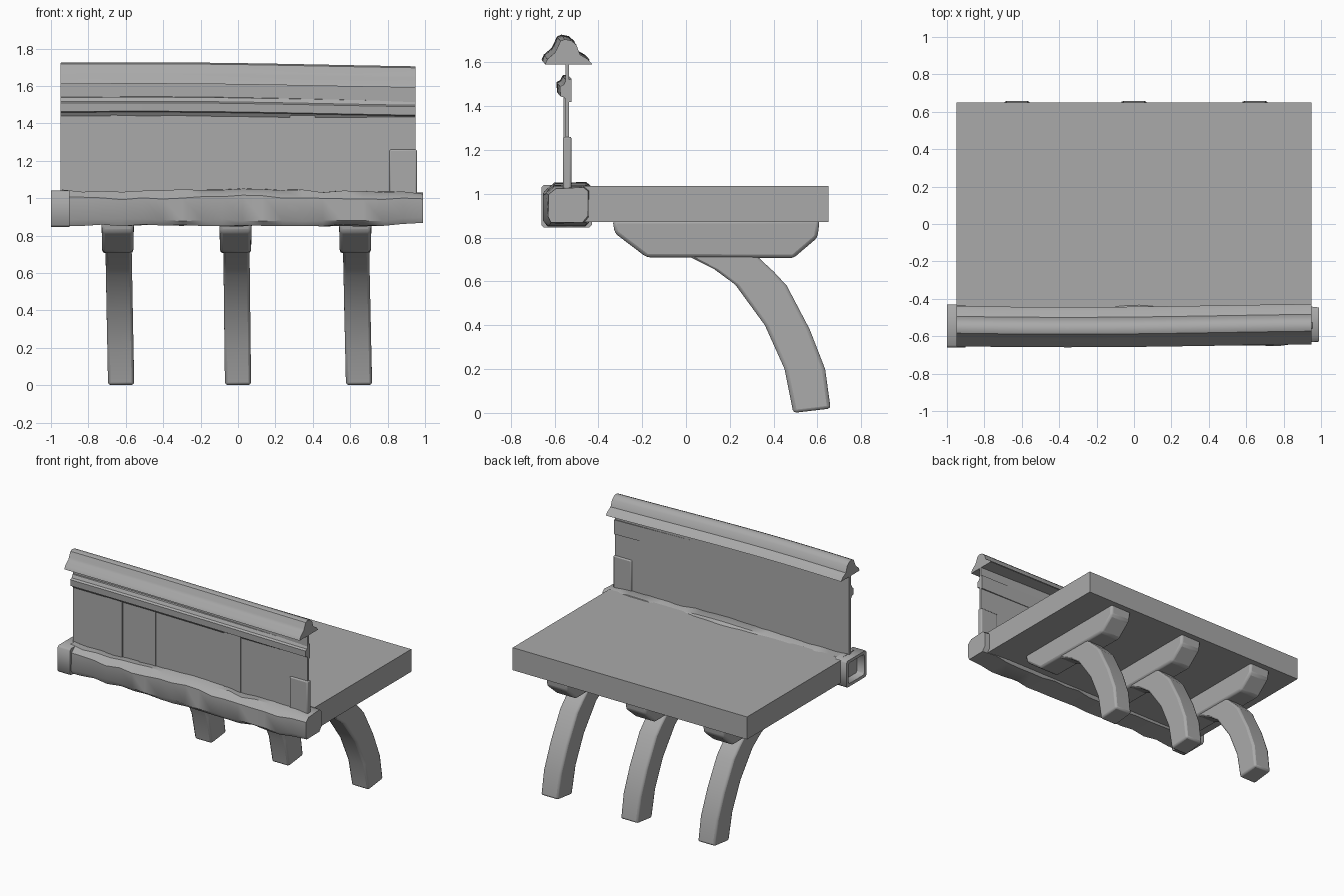
import bpy, bmesh, math, random
from mathutils import Vector

random.seed(4)
if "Cube" in bpy.data.objects:
    bpy.data.objects.remove(bpy.data.objects["Cube"], do_unlink=True)

GREY = (0.4, 0.4, 0.4, 1)
stone = bpy.data.materials.new("plain grey")
stone.use_nodes = True
stone.diffuse_color = GREY
stone.node_tree.nodes["Principled BSDF"].inputs["Base Color"].default_value = GREY


def finish(name, bm, smooth=None, bevel=0):
    bmesh.ops.recalc_face_normals(bm, faces=bm.faces)
    mesh = bpy.data.meshes.new(name)
    bm.to_mesh(mesh)
    bm.free()
    mesh.materials.append(stone)
    ob = bpy.data.objects.new(name, mesh)
    bpy.context.collection.objects.link(ob)
    if bevel:
        mod = ob.modifiers.new("Worn edges", 'BEVEL')
        mod.width, mod.segments, mod.limit_method = bevel, 2, 'ANGLE'
    if smooth:
        bpy.ops.object.select_all(action='DESELECT')
        ob.select_set(True)
        bpy.context.view_layer.objects.active = ob
        bpy.ops.object.shade_smooth_by_angle(angle=math.radians(smooth))
    return ob


def box(name, x, y, z, bevel=0):
    bm = bmesh.new()
    bmesh.ops.create_cube(bm, size=1)
    for v in bm.verts:
        v.co = Vector([(a + b) / 2 + c * (b - a) for (a, b), c in zip((x, y, z), v.co)])
    return finish(name, bm, 35 if bevel else None, bevel)


def loft(name, rings, smooth=35, bevel=0):
    """Skin a list of equal rings and close both ends."""
    bm = bmesh.new()
    rows = [[bm.verts.new(p) for p in ring] for ring in rings]
    for a, b in zip(rows, rows[1:]):
        for i in range(len(a)):
            j = (i + 1) % len(a)
            bm.faces.new((a[i], a[j], b[j], b[i]))
    bm.faces.new(rows[0])
    bm.faces.new(rows[-1])
    return finish(name, bm, smooth, bevel)


def sag(x):
    """Gentle warp of the long mouldings: shift in y and z."""
    w = math.cos((x + 0.35) * 1.9)
    return -0.009 * w, 0.008 * w - 0.005 * x


def moulding(name, profile, steps=16):
    rings = []
    for i in range(steps + 1):
        x = -0.95 + 1.9 * i / steps
        dy, dz = sag(x)
        rings.append([(x, y + dy, z + dz) for y, z in profile])
    return loft(name, rings)


# Floor slab
box("floor_slab", (-0.95, 0.95), (-0.47, 0.65), (0.87, 1.035))

# Thin upright parapet with raised strips and a corner patch
box("parapet_wall", (-0.95, 0.95), (-0.551, -0.533), (1.0, 1.62))
for n, x in enumerate((-0.615, -0.345, 0.345)):
    box(f"wall_strip_{n + 1}", (x - 0.067, x + 0.067), (-0.558, -0.55), (1.0, 1.45))
box("corner_patch", (0.81, 0.957), (-0.562, -0.523), (1.02, 1.26), 0.008)

# Cap rail and lower moulding
moulding("cap_rail", [(-0.65, 1.602), (-0.435, 1.602), (-0.455, 1.625), (-0.49, 1.645),
                      (-0.507, 1.69), (-0.53, 1.71), (-0.56, 1.716), (-0.58, 1.708),
                      (-0.597, 1.67), (-0.605, 1.655), (-0.64, 1.625)])
moulding("lower_moulding", [(-0.53, 1.43), (-0.548, 1.43), (-0.562, 1.45), (-0.58, 1.455),
                            (-0.582, 1.5), (-0.566, 1.508), (-0.555, 1.53), (-0.53, 1.535)])

# Rough hewn front beam, tapering at its free end
rings = []
COUNT = 18
for i in range(COUNT + 1):
    x = -0.94 + 1.93 * i / COUNT
    end = max(0, (x - 0.82) / 0.17)
    cy, cz = -0.54, 0.948
    hy, hz = 0.107 - 0.018 * end, 0.093 - 0.018 * end
    ring = []
    for y, z in ((-1, -.7), (-.8, -1), (.8, -1), (1, -.7), (1, .75), (.75, 1), (-.6, 1), (-1, .6)):
        wob = random.uniform(-0.006, 0.006)
        ring.append((x, cy + hy * y + wob, cz + hz * z + wob + 0.007 * math.cos(x * 5) * (z > 0)))
    rings.append(ring)
loft("front_beam", rings, 40)

# Hollow collar around the other end of the beam
bm = bmesh.new()
loops = []
for x, inset in ((-0.9, 0.022), (-0.9, 0), (-1.0, 0), (-1.0, 0.022)):
    hy, hz = 0.115 - inset, 0.097 - inset
    c = 0.012
    loops.append([bm.verts.new((x, -0.545 + sy, 0.943 + sz)) for sy, sz in (
        (-hy, c - hz), (c - hy, -hz), (hy - c, -hz), (hy, c - hz),
        (hy, hz - c), (hy - c, hz), (c - hy, hz), (-hy, hz - c))])
for a, b in zip(loops, loops[1:] + loops[:1]):
    for i in range(8):
        j = (i + 1) % 8
        bm.faces.new((a[i], a[j], b[j], b[i]))
finish("beam_collar", bm, 50)

# Corbels and curved legs beneath the slab
CORBEL = ((-0.335, 0.88), (-0.325, 0.82), (-0.18, 0.71), (0.49, 0.706), (0.6, 0.8), (0.61, 0.88))
INNER = ((-0.05, 0.75), (0.02, 0.71), (0.13, 0.655), (0.225, 0.585), (0.36, 0.4), (0.45, 0.2), (0.49, 0.0))
OUTER = ((0.29, 0.75), (0.34, 0.7), (0.4, 0.645), (0.46, 0.58), (0.565, 0.38), (0.635, 0.2), (0.66, 0.02))
for n, (x, lean) in enumerate(((-0.643, 0.013), (-0.013, 0.008), (0.627, 0.015))):
    loft(f"corbel_{n + 1}", [[(x + s * (0.083 + 0.08 * max(0, z - 0.82)), y, z) for y, z in CORBEL]
                             for s in (-1, 1)], 35, 0.016)
    rings = []
    for (ya, za), (yb, zb) in zip(INNER, OUTER):
        cx = x + 0.005 + lean * (1 - za / 0.7)
        w = 0.07
        rings.append([(cx - w, ya, za), (cx + w, ya, za), (cx + w, yb, zb), (cx - w, yb, zb)])
    loft(f"curved_leg_{n + 1}", rings, 40, 0.014)
